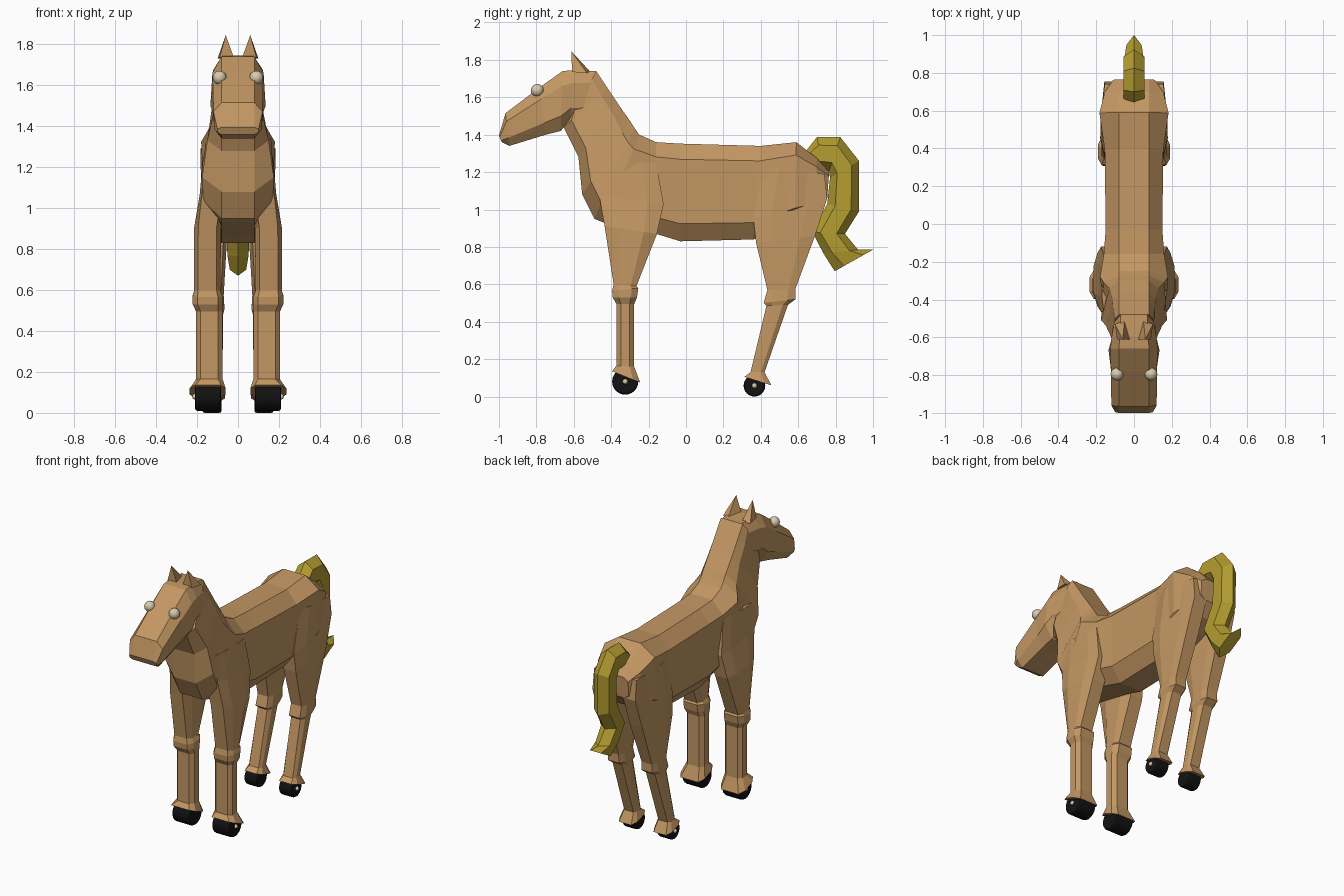
import bpy, bmesh, math
from mathutils import Matrix, Vector


def material(name, color):
    m = bpy.data.materials.new(name)
    m.diffuse_color = (*color, 1)
    return m


TAN = material("tan_coat", (0.55, 0.31, 0.125))
GOLD = material("gold_hair", (0.46, 0.34, 0.03))
BLACK = material("black_rubber", (0.006, 0.006, 0.006))
CREAM = material("cream", (0.68, 0.6, 0.42))


def finish(bm, name, mat, mirror=False):
    bmesh.ops.remove_doubles(bm, verts=bm.verts, dist=0.0005)
    bmesh.ops.recalc_face_normals(bm, faces=bm.faces)
    me = bpy.data.meshes.new(name)
    bm.to_mesh(me)
    bm.free()
    me.materials.append(mat)
    ob = bpy.data.objects.new(name, me)
    bpy.context.collection.objects.link(ob)
    if mirror:
        mod = ob.modifiers.new("mirror", 'MIRROR')
        mod.use_mirror_merge = False
    return ob


def loft(name, rings, mat, t1, t2, mirror=False):
    """Skin eight-sided rings: start (y,z), end (y,z), two side half-widths, flat half-width, centre x."""
    bm = bmesh.new()
    loops = []
    for y0, z0, y1, z1, wa, wb, f, cx in rings:
        outline = [(f, 0), (wa, t1), (wb, t2), (f, 1), (-f, 1), (-wb, t2), (-wa, t1), (-f, 0)]
        loops.append([bm.verts.new((cx + x, y0 + (y1 - y0) * t, z0 + (z1 - z0) * t)) for x, t in outline])
    for a, b in zip(loops, loops[1:]):
        for i in range(8):
            j = (i + 1) % 8
            bm.faces.new((a[i], a[j], b[j], b[i]))
    bm.faces.new(loops[0])
    bm.faces.new(loops[-1])
    return finish(bm, name, mat, mirror)


# Body and neck, from rump to poll
loft("body_and_neck", [r + (0.08, 0) for r in [
    (0.765, 1.20, 0.755, 1.06, 0.11, 0.11),
    (0.70, 1.275, 0.69, 0.98, 0.155, 0.155),
    (0.59, 1.36, 0.58, 0.93, 0.183, 0.18),
    (0.40, 1.34, 0.36, 0.84, 0.155, 0.15),
    (-0.03, 1.352, -0.03, 0.83, 0.15, 0.145),
    (-0.16, 1.36, -0.16, 0.87, 0.16, 0.15),
    (-0.25, 1.40, -0.44, 0.93, 0.18, 0.165),
    (-0.275, 1.435, -0.49, 0.95, 0.16, 0.17),
    (-0.30, 1.475, -0.555, 1.08, 0.13, 0.175),
    (-0.36, 1.56, -0.575, 1.28, 0.115, 0.15),
    (-0.42, 1.65, -0.655, 1.44, 0.11, 0.115),
    (-0.48, 1.74, -0.62, 1.49, 0.10, 0.11)]], TAN, 0.16, 0.82)

# Head
loft("head", [r + (0,) for r in [
    (-0.48, 1.74, -0.55, 1.48, 0.10, 0.11, 0.07),
    (-0.60, 1.745, -0.62, 1.475, 0.12, 0.12, 0.075),
    (-0.66, 1.74, -0.67, 1.42, 0.125, 0.135, 0.08),
    (-0.78, 1.655, -0.75, 1.40, 0.122, 0.122, 0.08),
    (-0.965, 1.515, -0.945, 1.34, 0.12, 0.115, 0.08),
    (-1.0, 1.395, -0.985, 1.36, 0.10, 0.10, 0.08)]], TAN, 0.25, 0.75)

# Ears
bm = bmesh.new()
base = [bm.verts.new(p) for p in ((0.02, -0.61, 1.735), (0.09, -0.61, 1.735), (0.10, -0.53, 1.73), (0.05, -0.51, 1.735))]
tip = bm.verts.new((0.06, -0.612, 1.845))
bm.faces.new(base)
for i in range(4):
    bm.faces.new((base[i], base[(i + 1) % 4], tip))
finish(bm, "ears", TAN, True)

# Front legs
loft("front_legs", [
    (-0.46, 1.25, -0.16, 1.25, 0.06, 0.06, 0.05, 0.11),
    (-0.465, 1.08, -0.12, 1.03, 0.062, 0.062, 0.05, 0.125),
    (-0.435, 0.91, -0.155, 0.87, 0.066, 0.066, 0.045, 0.149),
    (-0.387, 0.60, -0.265, 0.59, 0.064, 0.064, 0.045, 0.15),
    (-0.395, 0.565, -0.255, 0.58, 0.073, 0.073, 0.05, 0.148),
    (-0.392, 0.53, -0.262, 0.53, 0.073, 0.073, 0.05, 0.148),
    (-0.372, 0.495, -0.277, 0.495, 0.065, 0.065, 0.042, 0.14),
    (-0.372, 0.165, -0.277, 0.16, 0.065, 0.065, 0.042, 0.14),
    (-0.396, 0.135, -0.245, 0.075, 0.088, 0.088, 0.065, 0.148)], TAN, 0.25, 0.75, True)

# Hind legs
loft("hind_legs", [
    (0.42, 1.22, 0.74, 1.19, 0.06, 0.05, 0.04, 0.115),
    (0.36, 0.95, 0.755, 1.06, 0.066, 0.055, 0.045, 0.112),
    (0.375, 0.82, 0.69, 0.86, 0.062, 0.056, 0.045, 0.117),
    (0.435, 0.57, 0.585, 0.575, 0.052, 0.052, 0.038, 0.122),
    (0.415, 0.50, 0.585, 0.52, 0.056, 0.056, 0.04, 0.122),
    (0.43, 0.485, 0.545, 0.49, 0.05, 0.05, 0.034, 0.122),
    (0.345, 0.13, 0.42, 0.13, 0.048, 0.048, 0.034, 0.125),
    (0.312, 0.105, 0.457, 0.06, 0.064, 0.064, 0.045, 0.127)], TAN, 0.25, 0.75, True)

# Tail: ridged hexagonal section following a curve
loft("tail", [r + (0.055, 0.055, 0, 0) for r in [
    (0.635, 1.305, 0.69, 1.24),
    (0.70, 1.387, 0.735, 1.215),
    (0.825, 1.387, 0.765, 1.205),
    (0.925, 1.26, 0.77, 1.17),
    (0.925, 0.99, 0.755, 1.03),
    (0.85, 0.87, 0.675, 0.88)]] + [
    (0.92, 0.785, 0.735, 0.765, 0.052, 0.052, 0, 0),
    (1.0, 0.785, 0.795, 0.67, 0.04, 0.04, 0, 0)], GOLD, 0.25, 0.75)


def ball(name, pos, r):
    bm = bmesh.new()
    bmesh.ops.create_uvsphere(bm, u_segments=16, v_segments=10, radius=r, matrix=Matrix.Translation(pos))
    for f in bm.faces:
        f.smooth = True
    finish(bm, name, CREAM, True)


# Wheels with bevelled rims, and axle caps
for label, x, y, z, r, w in (("front", 0.146, -0.325, 0.08, 0.07, 0.128), ("hind", 0.127, 0.366, 0.058, 0.058, 0.095)):
    bm = bmesh.new()
    place = Matrix.Translation((x, y, z)) @ Matrix.Rotation(math.pi / 2, 4, 'Y')
    bmesh.ops.create_cone(bm, cap_ends=True, segments=24, radius1=r, radius2=r, depth=w, matrix=place)
    rims = [e for e in bm.edges if any(len(f.verts) > 4 for f in e.link_faces)]
    bmesh.ops.bevel(bm, geom=rims, offset=0.012, segments=2, profile=0.5, affect='EDGES')
    finish(bm, label + "_wheels", BLACK, True)
    ball(label + "_axle_caps", Vector((x + w / 2, y, z)), 0.014)

# Eyes
ball("eyes", Vector((0.09, -0.795, 1.637)), 0.034)
